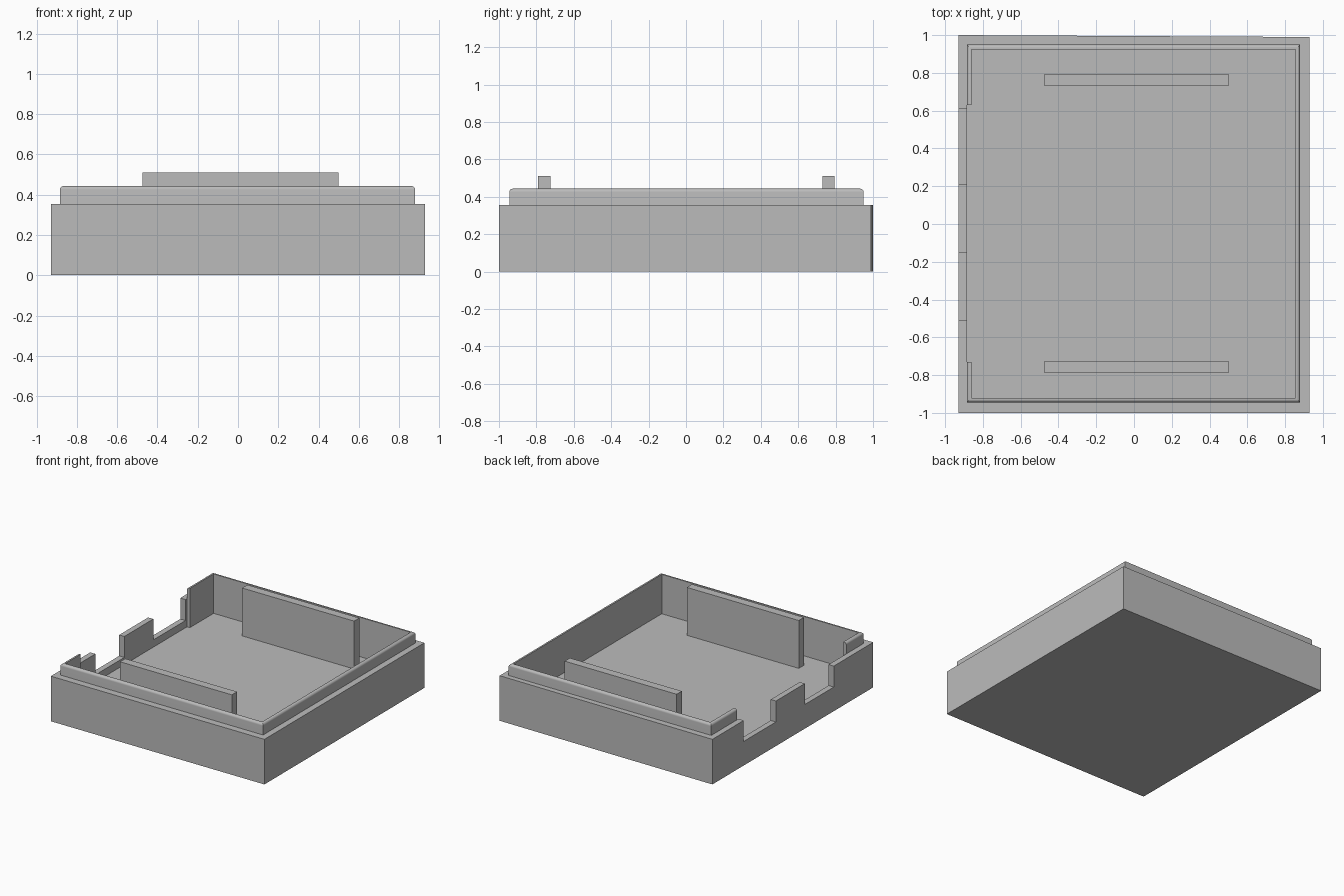
import bpy, bmesh, math

cube = bpy.data.objects.get("Cube")
if cube:
    bpy.data.objects.remove(cube, do_unlink=True)

GREY = (0.5, 0.5, 0.5, 1.0)
grey = bpy.data.materials.new("plain grey")
grey.use_nodes = True
grey.diffuse_color = GREY
grey.node_tree.nodes["Principled BSDF"].inputs["Base Color"].default_value = GREY

FLOOR, RIM, LIP_TOP, BAR_TOP = 0.133, 0.355, 0.443, 0.51


def finish(name, bm):
    bmesh.ops.recalc_face_normals(bm, faces=bm.faces)
    mesh = bpy.data.meshes.new(name)
    bm.to_mesh(mesh)
    bm.free()
    mesh.materials.append(grey)
    obj = bpy.data.objects.new(name, mesh)
    bpy.context.collection.objects.link(obj)
    return obj


def prism(name, outline, z0, z1):
    bm = bmesh.new()
    face = bm.faces.new([bm.verts.new((x, y, z0)) for x, y in outline])
    top = bmesh.ops.extrude_face_region(bm, geom=[face])["geom"]
    moved = [v for v in top if isinstance(v, bmesh.types.BMVert)]
    bmesh.ops.translate(bm, vec=(0, 0, z1 - z0), verts=moved)
    return finish(name, bm)


def box(name, x0, x1, y0, y1, z0, z1):
    return prism(name, [(x0, y0), (x1, y0), (x1, y1), (x0, y1)], z0, z1)


def activate(obj):
    bpy.ops.object.select_all(action='DESELECT')
    obj.select_set(True)
    bpy.context.view_layer.objects.active = obj


def cut(obj, cutter):
    mod = obj.modifiers.new("cut", 'BOOLEAN')
    mod.operation = 'DIFFERENCE'
    mod.solver = 'EXACT'
    mod.object = cutter
    activate(obj)
    bpy.ops.object.modifier_apply(modifier=mod.name)
    bpy.data.objects.remove(cutter, do_unlink=True)


# Tray: slightly skewed at the back, hollowed, with two notches in the right wall
tray = prism("tray", [(-0.93, -1), (0.93, -1), (0.93, 0.99), (-0.93, 1)], 0, RIM)
cut(tray, box("cavity_cutter", -0.885, 0.88, -0.945, 0.95, FLOOR, 0.6))
for y0, y1 in ((0.21, 0.61), (-0.51, -0.15)):
    cut(tray, box("notch_cutter", -1.1, -0.86, y0, y1, 0.19, 0.6))

# Inner lip: a rounded wall section swept around the cavity, open on the right side
THICK, RADIUS = 0.025, 0.018
section = [(THICK, FLOOR), (0, FLOOR)]
for i in range(7):
    a = math.radians(15 * i)
    section.append((RADIUS * (1 - math.cos(a)), LIP_TOP - RADIUS * (1 - math.sin(a))))
section.append((THICK, LIP_TOP))

# Path points with their inward direction
path = [(-0.885, 0.63, 1, 0), (-0.885, 0.95, 1, -1), (0.88, 0.95, -1, -1),
        (0.88, -0.945, -1, 1), (-0.885, -0.945, 1, 1), (-0.885, -0.73, 1, 0)]
bm = bmesh.new()
rings = [[bm.verts.new((x + ix * d, y + iy * d, z)) for d, z in section]
         for x, y, ix, iy in path]
n = len(section)
for a, b in zip(rings, rings[1:]):
    for i in range(n):
        j = (i + 1) % n
        bm.faces.new((a[i], a[j], b[j], b[i]))
bm.faces.new(rings[0])
bm.faces.new(rings[-1])
lip = finish("inner_lip", bm)
activate(lip)
bpy.ops.object.shade_smooth_by_angle(angle=math.radians(30))

# Upright bars standing on the tray floor
for name, y0, y1 in (("front_bar", -0.79, -0.725), ("back_bar", 0.73, 0.795)):
    box(name, -0.475, 0.5, y0, y1, FLOOR - 0.01, BAR_TOP)
